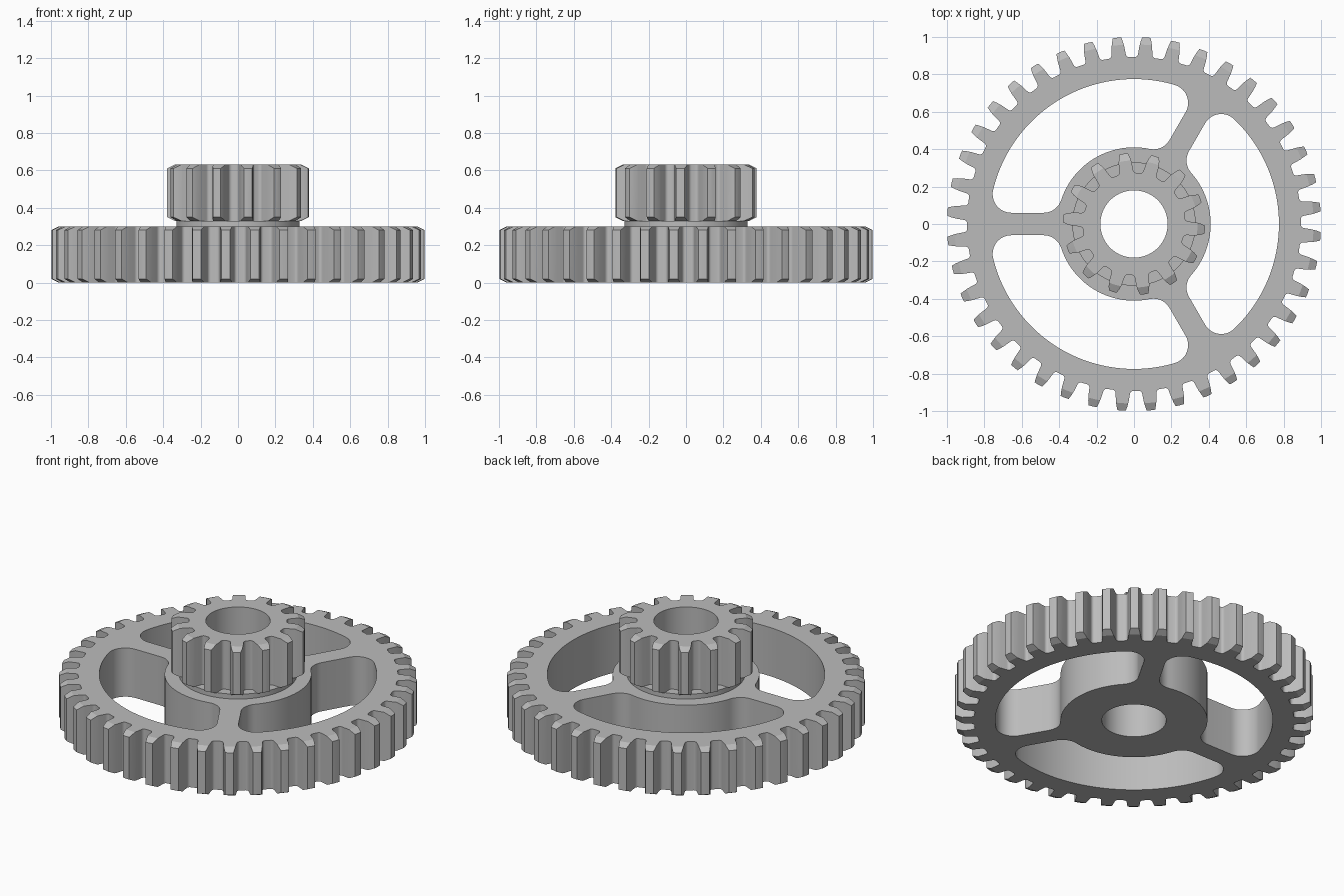
import bpy, bmesh
from math import pi, sin, cos, atan2, radians, sqrt

cube = bpy.data.objects.get("Cube")
if cube:
    bpy.data.objects.remove(cube, do_unlink=True)

steel = bpy.data.materials.new("grey steel")
steel.use_nodes = True
GREY = (0.5, 0.5, 0.5, 1)
steel.diffuse_color = GREY
steel.node_tree.nodes["Principled BSDF"].inputs["Base Color"].default_value = GREY

BORE = 0.18


def polar(r, a):
    return (r * cos(a), r * sin(a))


def circle(r, n=96):
    return [polar(r, 2 * pi * i / n) for i in range(n)]


def arc(cx, cy, r, a0, a1, n):
    return [(cx + r * cos(a0 + (a1 - a0) * i / n), cy + r * sin(a0 + (a1 - a0) * i / n))
            for i in range(n + 1)]


def gear_outline(teeth, tip, root, phase, flank):
    """Teeth from (half width, radius) flank points, with a rounded foot."""
    foot_w, foot_r = flank[-1]
    foot = [(foot_w + 0.016 * (1 - cos(t)), foot_r - (foot_r - root) * sin(t))
            for t in (pi / 10 * i for i in range(1, 6))]
    half = [(w / r, r) for w, r in flank + foot]
    side = [(-a, r) for a, r in reversed(half)]
    pts = []
    for k in range(teeth):
        mid = radians(phase) + 2 * pi * k / teeth
        pts += [polar(r, mid + a) for a, r in side + [(0, tip)] + half]
        pts.append(polar(root, mid + pi / teeth))
    return pts


def window_outline(start, hub=0.41, rim=0.775, spoke=0.06, f=0.1):
    """Opening between two spokes, filleted against the hub and the rim."""
    cy = spoke + f
    xi, xo = sqrt((hub + f) ** 2 - cy ** 2), sqrt((rim - f) ** 2 - cy ** 2)
    ai, ao = atan2(cy, xi), atan2(cy, xo)
    half = arc(0, 0, hub, pi / 3, ai, 16)
    half += arc(xi, cy, f, ai + pi, 1.5 * pi, 12)
    half += arc(xo, cy, f, -pi / 2, ao, 14)
    half += arc(0, 0, rim, ao, pi / 3, 24)[1:]
    other = [(cos(2 * pi / 3) * x + sin(2 * pi / 3) * y,
              sin(2 * pi / 3) * x - cos(2 * pi / 3) * y) for x, y in reversed(half)]
    c, s = cos(start), sin(start)
    return [(c * x - s * y, s * x + c * y) for x, y in half + other[1:-1]]


def extrude(name, loops, z0, z1):
    """Solid plate from an outer outline and hole outlines."""
    curve = bpy.data.curves.new(name, 'CURVE')
    curve.dimensions, curve.fill_mode = '2D', 'BOTH'
    curve.extrude = (z1 - z0) / 2
    for loop in loops:
        spline = curve.splines.new('POLY')
        spline.points.add(len(loop) - 1)
        for p, (x, y) in zip(spline.points, loop):
            p.co = (x, y, 0, 1)
        spline.use_cyclic_u = True
    temp = bpy.data.objects.new(name + "_curve", curve)
    bpy.context.collection.objects.link(temp)
    deps = bpy.context.evaluated_depsgraph_get()
    mesh = bpy.data.meshes.new_from_object(temp.evaluated_get(deps))
    bpy.data.objects.remove(temp, do_unlink=True)
    bm = bmesh.new()
    bm.from_mesh(mesh)
    bmesh.ops.remove_doubles(bm, verts=bm.verts, dist=1e-5)
    bmesh.ops.translate(bm, verts=bm.verts, vec=(0, 0, (z0 + z1) / 2))
    bmesh.ops.recalc_face_normals(bm, faces=bm.faces)
    bm.to_mesh(mesh)
    bm.free()
    mesh.name = name
    mesh.materials.clear()
    mesh.materials.append(steel)
    ob = bpy.data.objects.new(name, mesh)
    bpy.context.collection.objects.link(ob)
    return ob


def chamfer_tips(ob, tip, z0, z1, run=0.04, rise=0.02):
    """Trim the tooth tips with a chamfered disc."""
    k, n = 1.25, 160
    rings = [(tip - run * 1.5, z0 - rise / 2), (tip + run * (k - 1), z0 + rise * k),
             (tip + run * (k - 1), z1 - rise * k), (tip - run * 1.5, z1 + rise / 2)]
    bm = bmesh.new()
    loops = [[bm.verts.new((*p, z)) for p in circle(r, n)] for r, z in rings]
    for a, b in zip(loops, loops[1:]):
        for i in range(n):
            bm.faces.new((a[i], a[(i + 1) % n], b[(i + 1) % n], b[i]))
    bm.faces.new(loops[0][::-1])
    bm.faces.new(loops[-1])
    mesh = bpy.data.meshes.new("tip_cutter")
    bm.to_mesh(mesh)
    bm.free()
    mesh.materials.append(steel)
    cutter = bpy.data.objects.new("tip_cutter", mesh)
    cutter.hide_render = True
    bpy.context.collection.objects.link(cutter)
    mod = ob.modifiers.new("tip chamfer", 'BOOLEAN')
    mod.operation, mod.solver, mod.object = 'INTERSECT', 'EXACT', cutter
    bpy.context.view_layer.objects.active = ob
    bpy.ops.object.modifier_apply(modifier=mod.name)
    bpy.data.objects.remove(cutter, do_unlink=True)


# Large spoked wheel
wheel_teeth = gear_outline(40, 1.0, 0.893, 5.2,
                           [(0.023, 0.999), (0.029, 0.977), (0.034, 0.952), (0.038, 0.912)])
windows = [window_outline(pi / 3 * k) for k in (1, 3, 5)]
wheel = extrude("large_gear", [wheel_teeth, circle(BORE)] + windows, 0, 0.3)
chamfer_tips(wheel, 1.0, 0, 0.3)

# Plain collar between the gears
collar = extrude("collar", [circle(0.33), circle(BORE)], 0.3, 0.33)

# Small gear on top
pinion_teeth = gear_outline(14, 0.38, 0.273, -4.6,
                            [(0.022, 0.379), (0.030, 0.357), (0.035, 0.333), (0.037, 0.289)])
pinion = extrude("small_gear", [pinion_teeth, circle(BORE)], 0.33, 0.63)
chamfer_tips(pinion, 0.38, 0.33, 0.63)

# Smooth curved walls, keep edges crisp
bpy.ops.object.select_all(action='DESELECT')
for ob in (wheel, collar, pinion):
    ob.select_set(True)
bpy.context.view_layer.objects.active = wheel
bpy.ops.object.shade_smooth_by_angle(angle=radians(22))
